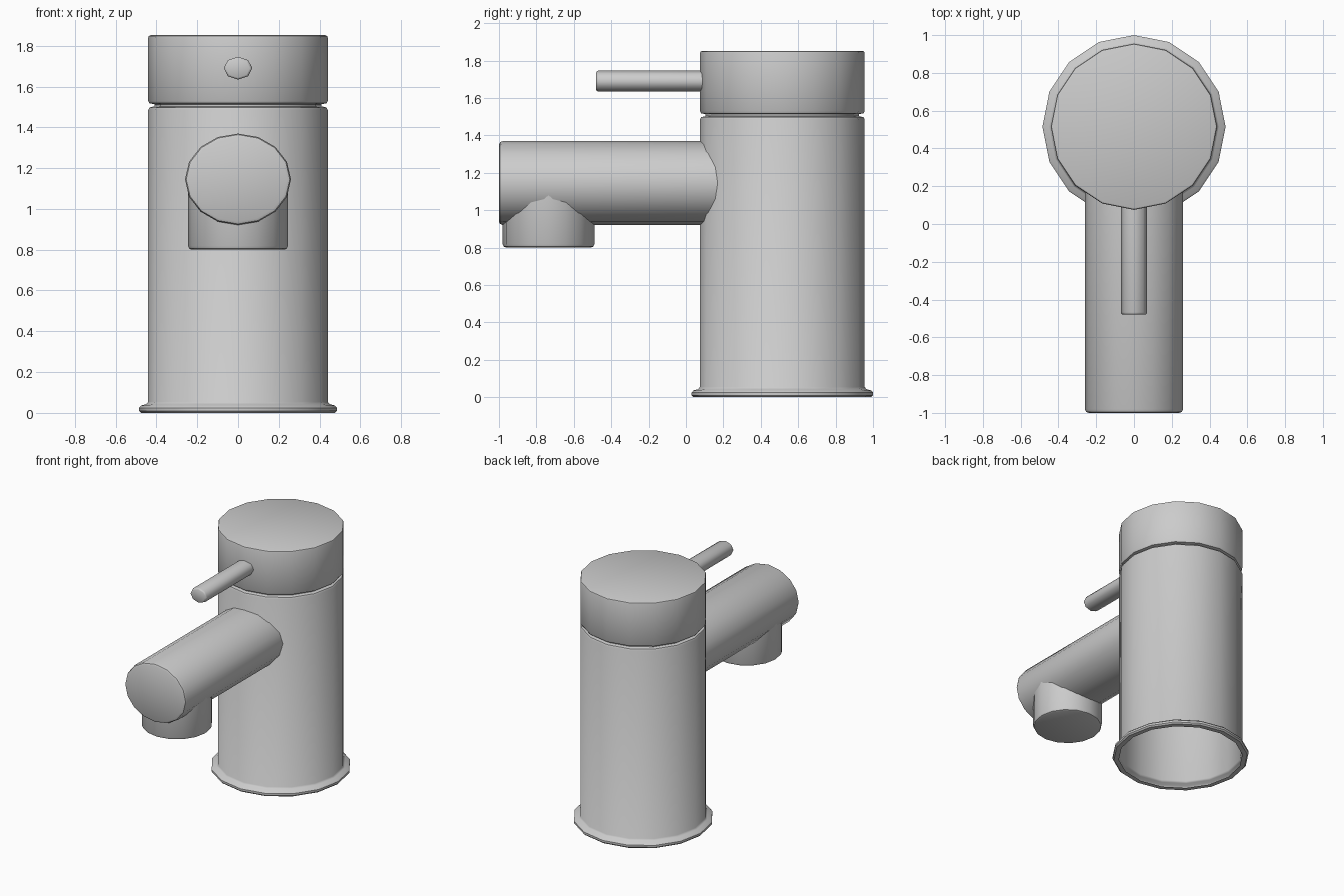
import bpy, bmesh, math
from mathutils import Matrix, Vector

if "Cube" in bpy.data.objects:
    bpy.data.objects.remove(bpy.data.objects["Cube"], do_unlink=True)

metal = bpy.data.materials.new("brushed_grey")
metal.use_nodes = True
GREY = (0.6, 0.6, 0.6, 1)
metal.diffuse_color = GREY
metal.node_tree.nodes["Principled BSDF"].inputs["Base Color"].default_value = GREY


def turned(name, profile, origin, tilt=0, squash=1, sides=16, smooth=40, end=True):
    """Turn (radius, height) points around an axis tilted about x."""
    bm = bmesh.new()
    rings = []
    for r, h in profile:
        ring = []
        for i in range(sides):
            a = math.tau * i / sides
            ring.append(bm.verts.new((r * math.cos(a), r * math.sin(a) * squash, h)))
        rings.append(ring)
    for low, high in zip(rings, rings[1:]):
        for i in range(sides):
            j = (i + 1) % sides
            bm.faces.new((low[i], low[j], high[j], high[i]))
    if end:
        bm.faces.new(rings[-1])
    place = Matrix.Translation(Vector(origin)) @ Matrix.Rotation(math.radians(tilt), 4, 'X')
    bm.transform(place)
    mesh = bpy.data.meshes.new(name)
    bm.to_mesh(mesh)
    bm.free()
    mesh.materials.append(metal)
    obj = bpy.data.objects.new(name, mesh)
    bpy.context.collection.objects.link(obj)
    bpy.ops.object.select_all(action='DESELECT')
    obj.select_set(True)
    bpy.context.view_layer.objects.active = obj
    bpy.ops.object.shade_smooth_by_angle(angle=math.radians(smooth))
    return obj


def rod(radius, start, stop, bevel):
    """Profile of a straight rod with a softened far end."""
    return [(radius, start), (radius, stop - bevel),
            (radius - bevel * 0.3, stop - bevel * 0.3), (radius - bevel, stop)]


AXIS_Y = 0.515

# Hollow body with flared foot and a recessed neck
turned("body", [(0.44, 0), (0.475, 0), (0.485, 0.01), (0.485, 0.025),
                (0.475, 0.036), (0.45, 0.043), (0.44, 0.055), (0.44, 1.485),
                (0.434, 1.497), (0.41, 1.503), (0.41, 1.513)],
       (0, AXIS_Y, 0), end=False)

# Rotating cap
turned("cap", [(0.41, 1.513), (0.434, 1.518), (0.44, 1.53), (0.44, 1.84),
               (0.437, 1.848), (0.428, 1.852)], (0, AXIS_Y, 0))

# Slightly flattened spout
turned("spout", rod(0.26, -0.2, 1.0, 0.02), (0, 0, 1.145), tilt=90, squash=0.862)

# Outlet under the spout tip
turned("outlet", rod(0.245, 0, 0.3, 0.018), (0, -0.735, 1.1), tilt=180)

# Lever handle
turned("handle", rod(0.07, -0.12, 0.48, 0.012), (0, 0, 1.69), tilt=90,
       squash=0.8, sides=8, smooth=55)
